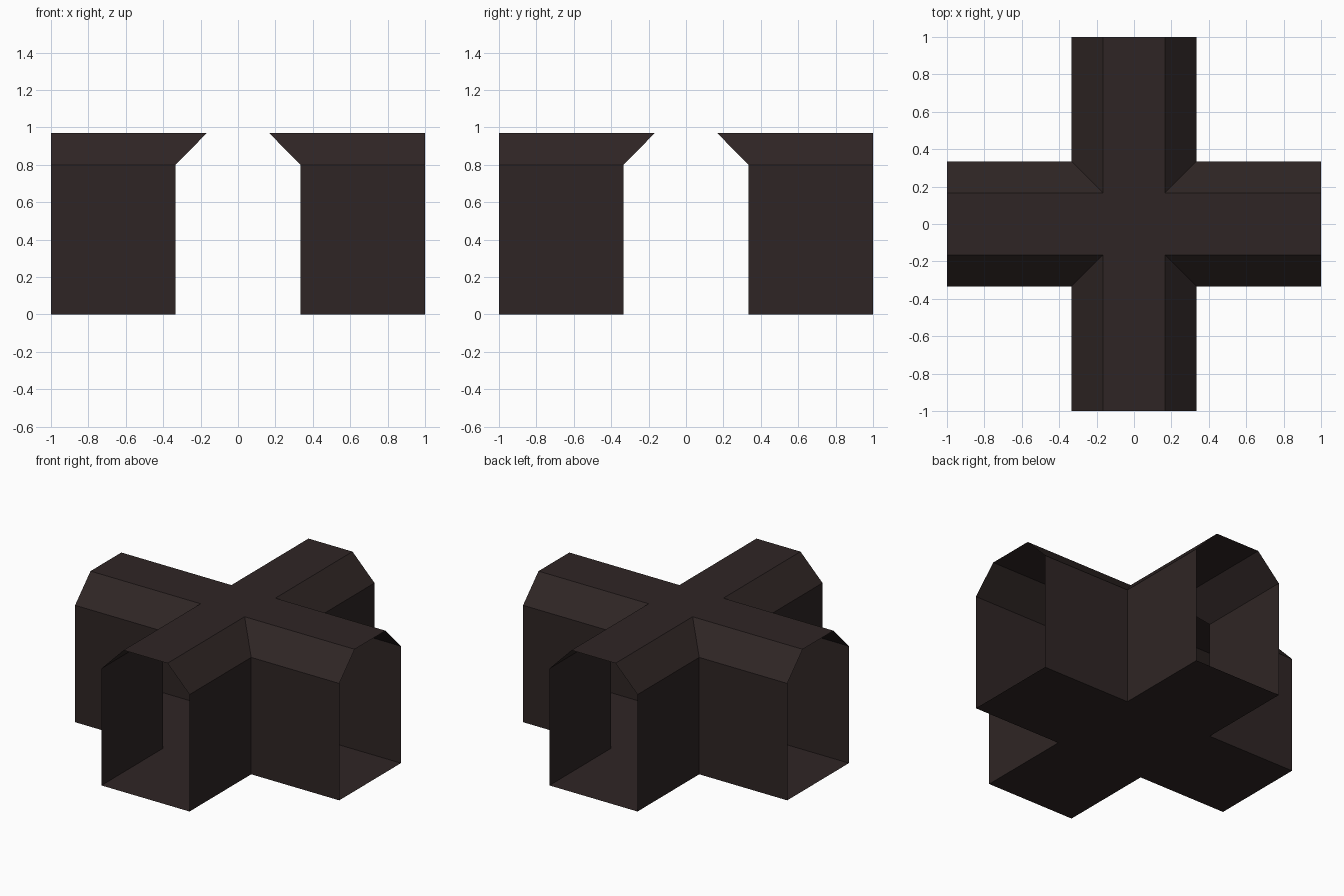
import bpy, bmesh, math
from mathutils import Matrix

if "Cube" in bpy.data.objects:
    bpy.data.objects.remove(bpy.data.objects["Cube"])

HALF = 1 / 3      # half width of an arm at the walls
TOP = 1 / 6       # half width of the flat roof
EAVE, HEIGHT = 0.80, 0.97

mat = bpy.data.materials.new("dark brown")
mat.diffuse_color = (0.028, 0.0185, 0.018, 1)
mat.use_nodes = True
mat.node_tree.nodes["Principled BSDF"].inputs["Base Color"].default_value = mat.diffuse_color


def make(name, quads, centre=None):
    """Repeat the quads around z four times; optionally add a centre quad."""
    bm = bmesh.new()
    for i in range(4):
        rot = Matrix.Rotation(i * math.pi / 2, 3, 'Z')
        for q in quads:
            bm.faces.new([bm.verts.new(rot @ Matrix.Identity(3) @ p_vec(p)) for p in q])
    if centre:
        bm.faces.new([bm.verts.new(p) for p in centre])
    bmesh.ops.remove_doubles(bm, verts=bm.verts, dist=1e-4)
    me = bpy.data.meshes.new(name)
    bm.to_mesh(me)
    bm.free()
    me.materials.append(mat)
    ob = bpy.data.objects.new(name, me)
    bpy.context.collection.objects.link(ob)
    return ob


def p_vec(p):
    from mathutils import Vector
    return Vector(p)


def corner(p0, z0, p1, z1):
    """Two quads meeting at an inner corner between neighbouring arms."""
    return [[(1, p0, z0), (p0, p0, z0), (p1, p1, z1), (1, p1, z1)],
            [(p0, p0, z0), (p0, 1, z0), (p1, 1, z1), (p1, p1, z1)]]


def cross(name, w, z, up):
    """Flat cross: one arm repeated, plus the centre square."""
    arm = [(w, -w, z), (1, -w, z), (1, w, z), (w, w, z)]
    mid = [(-w, -w, z), (w, -w, z), (w, w, z), (-w, w, z)]
    if not up:
        arm.reverse()
        mid.reverse()
    return make(name, [arm], mid)


# open-ended corridor shell
cross("floor", HALF, 0, False)
make("walls", corner(HALF, 0, HALF, EAVE))
make("sloped_eaves", corner(HALF, EAVE, TOP, HEIGHT))
cross("roof", TOP, HEIGHT, True)
